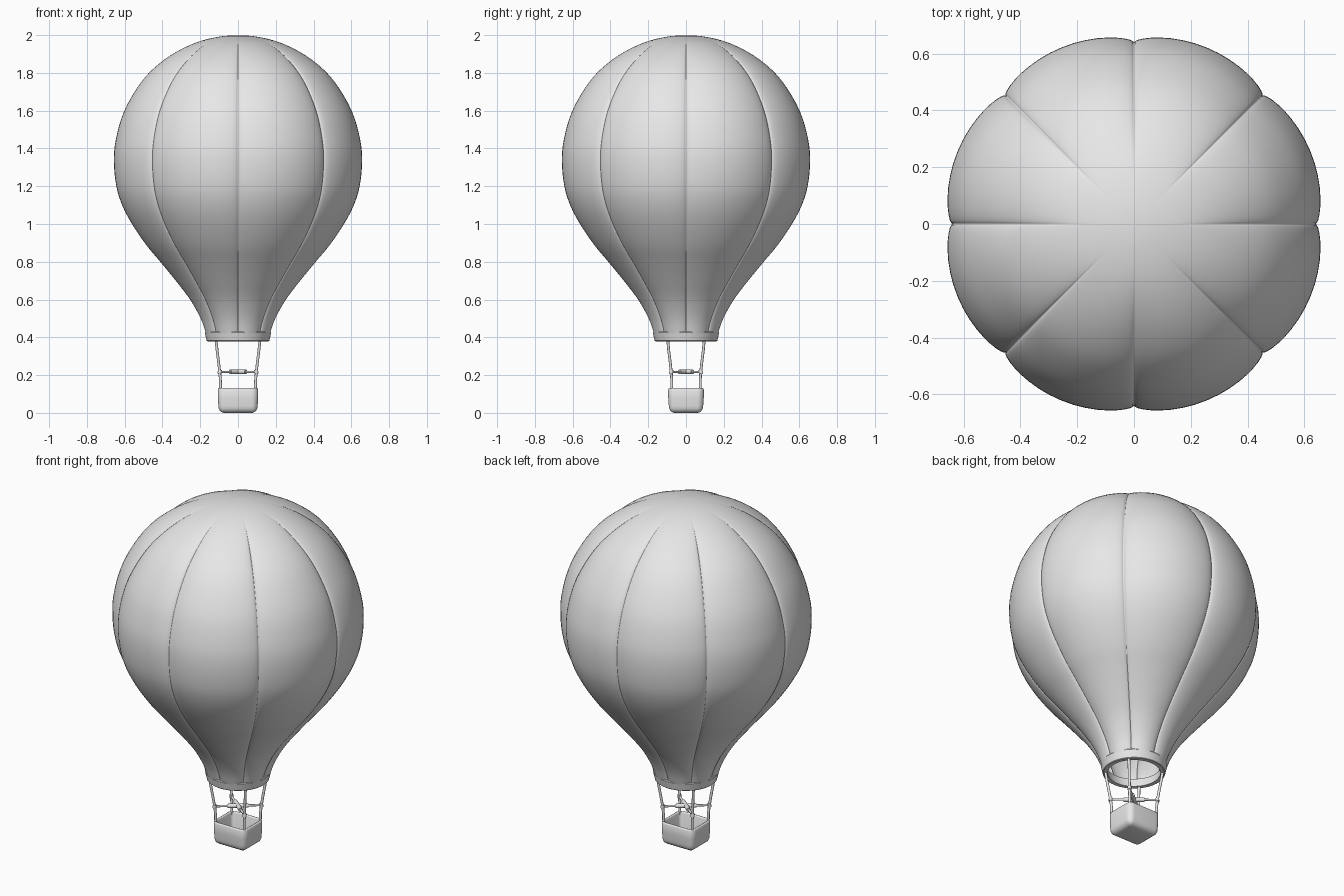
import bpy, bmesh, math
from mathutils import Vector

if "Cube" in bpy.data.objects:
    bpy.data.objects.remove(bpy.data.objects["Cube"])

grey = bpy.data.materials.new("light grey")
grey.diffuse_color = (0.8, 0.8, 0.8, 1)
grey.use_nodes = True
grey.node_tree.nodes["Principled BSDF"].inputs["Base Color"].default_value = grey.diffuse_color


def loft(name, loops, cap_start=False, cap_end=False, close=False, angle=None):
    """Skin a list of equal-length point loops."""
    bm = bmesh.new()
    rows = [[bm.verts.new(p) for p in lp] for lp in loops]
    n = len(rows[0])
    pairs = list(zip(rows, rows[1:])) + ([(rows[-1], rows[0])] if close else [])
    for a, b in pairs:
        for i in range(n):
            j = (i + 1) % n
            bm.faces.new((a[i], a[j], b[j], b[i]))
    if cap_start:
        bm.faces.new(rows[0][::-1])
    if cap_end:
        bm.faces.new(rows[-1])
    me = bpy.data.meshes.new(name)
    bm.to_mesh(me)
    bm.free()
    ob = bpy.data.objects.new(name, me)
    bpy.context.collection.objects.link(ob)
    me.materials.append(grey)
    me.shade_smooth()
    if angle:
        select(ob)
        bpy.ops.object.shade_smooth_by_angle(angle=math.radians(angle))
    return ob


def select(ob):
    bpy.ops.object.select_all(action='DESELECT')
    ob.select_set(True)
    bpy.context.view_layer.objects.active = ob


def tube(name, pts, radius):
    cu = bpy.data.curves.new(name, 'CURVE')
    cu.dimensions = '3D'
    cu.bevel_depth = radius
    cu.bevel_resolution = 3
    cu.use_fill_caps = True
    sp = cu.splines.new('POLY')
    sp.points.add(len(pts) - 1)
    for p, c in zip(sp.points, pts):
        p.co = (*c, 1)
    sp.use_smooth = True
    cu.materials.append(grey)
    ob = bpy.data.objects.new(name, cu)
    bpy.context.collection.objects.link(ob)
    select(ob)
    bpy.ops.object.convert(target='MESH')
    bpy.ops.object.shade_smooth_by_angle(angle=math.radians(40))


def catmull(pts, steps):
    out = []
    for k in range(1, len(pts) - 2):
        a, b, c, d = (Vector(p) for p in pts[k - 1:k + 3])
        for s in range(steps):
            t = s / steps
            out.append(0.5 * (2 * b + (c - a) * t + (2 * a - 5 * b + 4 * c - d) * t * t
                              + (3 * b - a - 3 * c + d) * t ** 3))
    return out


# Envelope: eight bulging gores around a smooth profile (radius, height)
profile = [(.15, .36), (.166, .415), (.196, .5), (.252, .6), (.328, .7), (.41, .8),
           (.485, .89), (.56, 1.0), (.612, 1.1), (.643, 1.2), (.656, 1.33), (.645, 1.45),
           (.6, 1.6), (.511, 1.75), (.413, 1.85), (.291, 1.93), (.159, 1.98), (0, 2.0),
           (-.159, 1.98)]
GORES, SEG = 8, 18
loops = []
for r, z in catmull(profile, 4):
    amp = .033 * (max(r, 0) / .656) ** .6
    if z > 1.33:
        f = min(1, max(0, (r - .1) / .36))
        amp = .033 * f * f * (3 - 2 * f)
    ring = []
    for g in range(GORES):
        for s in range(SEG):
            u = (1 - math.cos(math.pi * s / SEG)) / 2
            a = (g + u) * 2 * math.pi / GORES
            rr = r - .5 * amp + amp * math.sqrt(math.sin(math.pi * u))
            ring.append((rr * math.cos(a), rr * math.sin(a), z))
    loops.append(ring)
loft("envelope", loops, cap_end=True)


# Mouth ring
def circle(r, z, n=64):
    return [(r * math.cos(2 * math.pi * i / n), r * math.sin(2 * math.pi * i / n), z)
            for i in range(n)]


section = [(.14, .38), (.162, .379), (.166, .382), (.176, .425), (.173, .43), (.148, .43)]
loft("mouth_ring", [circle(r, z) for r, z in section], close=True, angle=35)


# Basket: open tub with rounded corners
def rounded_rect(d, z, hx=.107, hy=.094, rad=.034, n=6):
    rad = max(rad - d, .008)
    cx, cy = hx - d - rad, hy - d - rad
    pts = []
    for q, (sx, sy) in enumerate([(1, 1), (-1, 1), (-1, -1), (1, -1)]):
        for i in range(n + 1):
            a = math.pi / 2 * (q + i / n)
            pts.append((sx * cx + rad * math.cos(a), sy * cy + rad * math.sin(a), z))
    return pts


tub = [(.034, 0), (.022, .003), (.011, .011), (.005, .023), (.003, .038), (0, .08),
       (0, .124), (.003, .13), (.008, .132), (.013, .13), (.016, .124), (.018, .04),
       (.022, .028), (.034, .02)]
loft("basket", [rounded_rect(d, z) for d, z in tub], True, True, angle=50)

# Ropes, burner cross bars and collars at each of the four corners
for sx, sy, tag in [(1, 1, "back_right"), (-1, 1, "back_left"),
                    (-1, -1, "front_left"), (1, -1, "front_right")]:
    path = [(.118, .098, .40), (.111, .092, .335), (.103, .084, .27), (.097, .078, .217),
            (.093, .075, .17), (.092, .075, .10)]
    tube("rope_" + tag, [(sx * x, sy * y, z) for x, y, z in path], .0075)
    tube("cross_bar_" + tag, [(0, 0, .217), (sx * .097, sy * .078, .217)], .006)
    tube("burner_arm_" + tag, [(0, 0, .217), (sx * .042, sy * .035, .217)], .012)
    tube("collar_" + tag, [(sx * .098, sy * .079, .207), (sx * .096, sy * .077, .227)], .0105)
